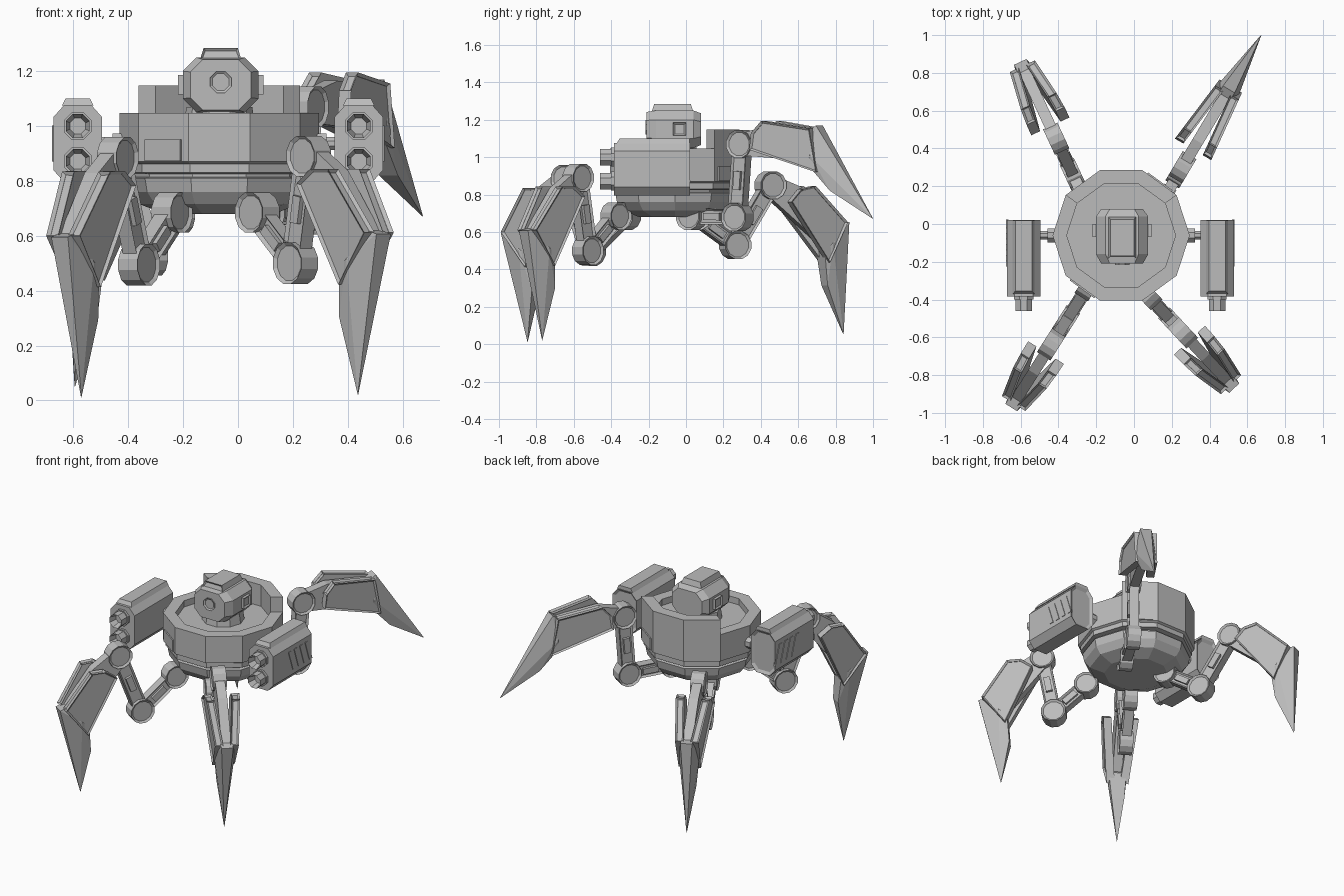
import bpy, bmesh
from math import sin, cos, pi, radians
from mathutils import Matrix, Vector

if "Cube" in bpy.data.objects:
    bpy.data.objects.remove(bpy.data.objects["Cube"])

grey = bpy.data.materials.new("plain_grey")
grey.use_nodes = True
grey.diffuse_color = (0.5, 0.5, 0.5, 1)
grey.node_tree.nodes["Principled BSDF"].inputs["Base Color"].default_value = (0.5, 0.5, 0.5, 1)

CX, CY = -0.068, -0.06
CENTRE = Matrix.Translation((CX, CY, 0))
ID = Matrix.Identity(4)


def finish(name, bm, mat=ID, panel=None, inset=0.012, depth=-0.012):
    """Inset the faces chosen by the panel rule, place the mesh and link it."""
    bmesh.ops.recalc_face_normals(bm, faces=bm.faces)
    bm.normal_update()
    if panel:
        faces = [f for f in bm.faces if panel(f)]
        if faces:
            bmesh.ops.inset_individual(bm, faces=faces, thickness=inset, depth=depth)
    bm.transform(mat)
    mesh = bpy.data.meshes.new(name)
    bm.to_mesh(mesh)
    bm.free()
    mesh.materials.append(grey)
    obj = bpy.data.objects.new(name, mesh)
    bpy.context.collection.objects.link(obj)
    return obj


def hull(name, pts, mat=ID, **kw):
    bm = bmesh.new()
    for p in pts:
        bm.verts.new(p)
    bmesh.ops.convex_hull(bm, input=bm.verts)
    loose = [v for v in bm.verts if not v.link_faces]
    bmesh.ops.delete(bm, geom=loose, context='VERTS')
    bmesh.ops.dissolve_limit(bm, angle_limit=0.02, verts=bm.verts, edges=bm.edges)
    return finish(name, bm, mat, **kw)


def box(name, lo, hi, mat=ID, **kw):
    pts = [(x, y, z) for x in (lo[0], hi[0]) for y in (lo[1], hi[1]) for z in (lo[2], hi[2])]
    return hull(name, pts, mat, **kw)


def drum(name, r, half, sides, mat, **kw):
    """Cylinder along local y."""
    bm = bmesh.new()
    bmesh.ops.create_cone(bm, cap_ends=True, segments=sides, radius1=r, radius2=r, depth=2 * half,
                          matrix=Matrix.Rotation(pi / 2, 4, 'X') @ Matrix.Rotation(pi / sides, 4, 'Z'))
    return finish(name, bm, mat, **kw)


def lathe(name, profile, sides, mat):
    bm = bmesh.new()
    rings = [[bm.verts.new((r * cos(2 * pi * i / sides), r * sin(2 * pi * i / sides), z))
              for i in range(sides)] for r, z in profile]
    for a, b in zip(rings, rings[1:]):
        for i in range(sides):
            j = (i + 1) % sides
            bm.faces.new((a[i], a[j], b[j], b[i]))
    bm.faces.new(rings[0])
    bm.faces.new(rings[-1])
    return finish(name, bm, mat)


def octagon(y, w, h, cw, ch, zc=0.0):
    """Chamfered rectangle in the xz plane at depth y."""
    return [(sx * a, y, zc + sz * b) for sx in (-1, 1) for sz in (-1, 1)
            for a, b in ((w, h - ch), (w - cw, h))]


def at(x, y, z):
    return Matrix.Translation((x, y, z))


def end_caps(f):
    return abs(f.normal.y) > 0.9


# Body: ten sided hull with stepped rings, a tapered underside and a sunken deck
lathe("body", [(0.2, 0.68), (0.29, 0.715), (0.325, 0.76), (0.335, 0.81), (0.315, 0.815), (0.315, 0.825),
               (0.348, 0.83), (0.348, 0.862), (0.363, 0.87), (0.363, 1.047),
               (0.288, 1.047), (0.288, 1.005)], 10, CENTRE)

# Raised wall round the back of the deck
for k, a in enumerate((36, 72, 108)):
    hull(f"back_wall_{k + 1}", [(r * cos(radians(t)), r * sin(radians(t)), z)
                                for r in (0.288, 0.363) for t in (a, a + 36) for z in (1.0, 1.147)], CENTRE)

# Thin access panels on two opposite sides
for k, a in enumerate((54, 234)):
    box(f"access_panel_{k + 1}", (0.335, -0.08, 0.872), (0.353, 0.08, 0.95),
        CENTRE @ Matrix.Rotation(radians(a), 4, 'Z'))

# Head with faceted ends, neck, cap, eye and side blocks
HEAD = at(CX + 0.005, CY, 1.15)
lathe("neck", [(0.13, 1.0), (0.12, 1.07)], 10, CENTRE)
hull("head", octagon(-0.15, 0.11, 0.092, 0.045, 0.045) + octagon(-0.1, 0.138, 0.1, 0.05, 0.05)
     + octagon(0.1, 0.138, 0.1, 0.05, 0.05) + octagon(0.14, 0.11, 0.085, 0.045, 0.045), HEAD)
drum("eye", 0.042, 0.008, 8, HEAD @ at(0, -0.148, 0.01), panel=end_caps, depth=-0.008)
hull("head_cap", [(sx * w, y, z) for w, z, y0, y1 in ((0.076, 0.09, -0.125, 0.1), (0.062, 0.135, -0.11, 0.085))
                  for sx in (-1, 1) for y in (y0, y1)], HEAD,
     panel=lambda f: f.normal.y < -0.8, inset=0.01, depth=-0.01)
for side, s in (("left", 1), ("right", -1)):
    box(f"{side}_ear", (-0.02, -0.035, -0.035), (0.02, 0.035, 0.035), HEAD @ at(s * 0.136, 0.025, 0),
        panel=lambda f: abs(f.normal.x) > 0.9, inset=0.014, depth=-0.008)

# Side launchers: chamfered pods with twin barrels, a top ridge, slots and an axle
for side, s in (("left", 1), ("right", -1)):
    pod = at(CX - 0.004 + s * 0.512, 0, 0.936)
    hull(f"{side}_pod", octagon(-0.385, 0.089, 0.141, 0.04, 0.045) + octagon(0.022, 0.089, 0.141, 0.04, 0.045),
         pod, panel=lambda f: f.normal.y > 0.9, inset=0.02, depth=-0.012)
    hull(f"{side}_pod_ridge", [(sx * w, y, z) for w, z, y0 in ((0.058, 0.138, -0.37), (0.044, 0.165, -0.355))
                               for sx in (-1, 1) for y in (y0, 0.018)], pod)
    for name, z in (("upper", 0.064), ("lower", -0.064)):
        drum(f"{side}_{name}_barrel", 0.047, 0.045, 8, pod @ at(0, -0.415, z),
             panel=lambda f: f.normal.y < -0.9, inset=0.016, depth=-0.05)
        drum(f"{side}_{name}_collar", 0.055, 0.01, 8, pod @ at(0, -0.39, z))
    for k in range(4):
        y = -0.225 + k * 0.058
        hull(f"{side}_slot_{k + 1}", [(s * x, y + dy + w, z) for x in (0.08, 0.093)
                                      for dy, z in ((0, 0.065), (0.045, -0.065)) for w in (0, 0.03)], pod)
    axle = at(CX + s * 0.38, CY, 0.936) @ Matrix.Rotation(pi / 2, 4, 'Z')
    drum(f"{side}_axle", 0.025, 0.07, 8, axle)
    drum(f"{side}_axle_collar", 0.04, 0.03, 8, axle @ at(0, s * 0.02, 0))


def frame(origin, d, tilt):
    """Matrix whose x axis is d pitched up by tilt, with y across the leg."""
    up = Vector((0, 0, 1))
    x = d * cos(tilt) + up * sin(tilt)
    z = up * cos(tilt) - d * sin(tilt)
    y = z.cross(x)
    m = Matrix((x, y, z)).transposed().to_4x4()
    m.translation = origin
    return m


def link(name, a, b, d, thick):
    v = b - a
    m = frame(a, d, Vector((v.dot(d), v.z)).angle_signed(Vector((1, 0))))
    box(name, (0.02, -0.03, -thick), (v.length - 0.02, 0.03, thick), m,
        panel=lambda f: abs(f.normal.y) > 0.9, inset=0.015, depth=-0.012)
    # Raised rib between the two joints
    mid = v.length * 0.5
    box(name + "_rib", (mid - 0.05, -0.036, -thick * 0.45), (mid + 0.05, 0.036, thick * 0.45), m)


def leg(name, hip, heading, joints, tilt):
    d = Vector((cos(radians(heading)), sin(radians(heading)), 0))
    base = Vector((hip[0], hip[1], 0))
    a, b, c = [base + d * s + Vector((0, 0, z)) for s, z in [(0, 0.685)] + joints]
    for part, p, r in (("hip", a, 0.076), ("elbow", b, 0.078), ("knee", c, 0.077)):
        drum(f"{name}_{part}", r, 0.042, 12, frame(p, d, 0), panel=end_caps, inset=0.013, depth=-0.01)
    link(f"{name}_thigh", a, b, d, 0.042)
    link(f"{name}_shin", b, c, d, 0.045)

    # Claw: a central arm, two windowed guard plates and a pointed blade
    m = frame(c, d, radians(tilt))
    arm = [(0, 0.055), (0.16, 0.095), (0.45, 0.07), (0.45, -0.09), (0.2, -0.06), (0, -0.06)]
    hull(f"{name}_claw_arm", [(s, y, z) for s, z in arm for y in (-0.03, 0.03)], m)
    guard = [(0.11, -0.03), (0.12, 0.06), (0.18, 0.125), (0.46, 0.085), (0.5, -0.15)]
    for side, k in (("left", 1), ("right", -1)):
        hull(f"{name}_{side}_guard", [(s, k * (0.098 - 0.11 * s + w), z) for s, z in guard for w in (-0.026, 0.026)],
             m, panel=lambda f: f.normal.z > 0.5 or f.normal.y * k > 0.8, inset=0.013)
    blade = [(0.42, 0.035, 0.06), (0.48, 0.036, 0.1), (0.46, 0.065, -0.06),
             (0.44, 0.055, -0.11), (0.57, 0.04, -0.25), (0.815, 0.001, -0.4)]
    hull(f"{name}_blade", [(s, k * w, z) for s, w, z in blade for k in (-1, 1)], m)


leg("front_left_leg", (0.07, -0.375), -47, [(0.205, 0.5), (0.275, 0.89)], -47)
leg("front_right_leg", (-0.24, -0.325), -122.4, [(0.225, 0.495), (0.37, 0.885)], -48)
leg("back_right_leg", (-0.225, 0.05), 115, [(0.235, 0.53), (0.443, 0.85)], -35.5)
leg("back_left_leg", (0.095, 0.03), 59.2, [(0.285, 0.68), (0.315, 1.07)], 0)
